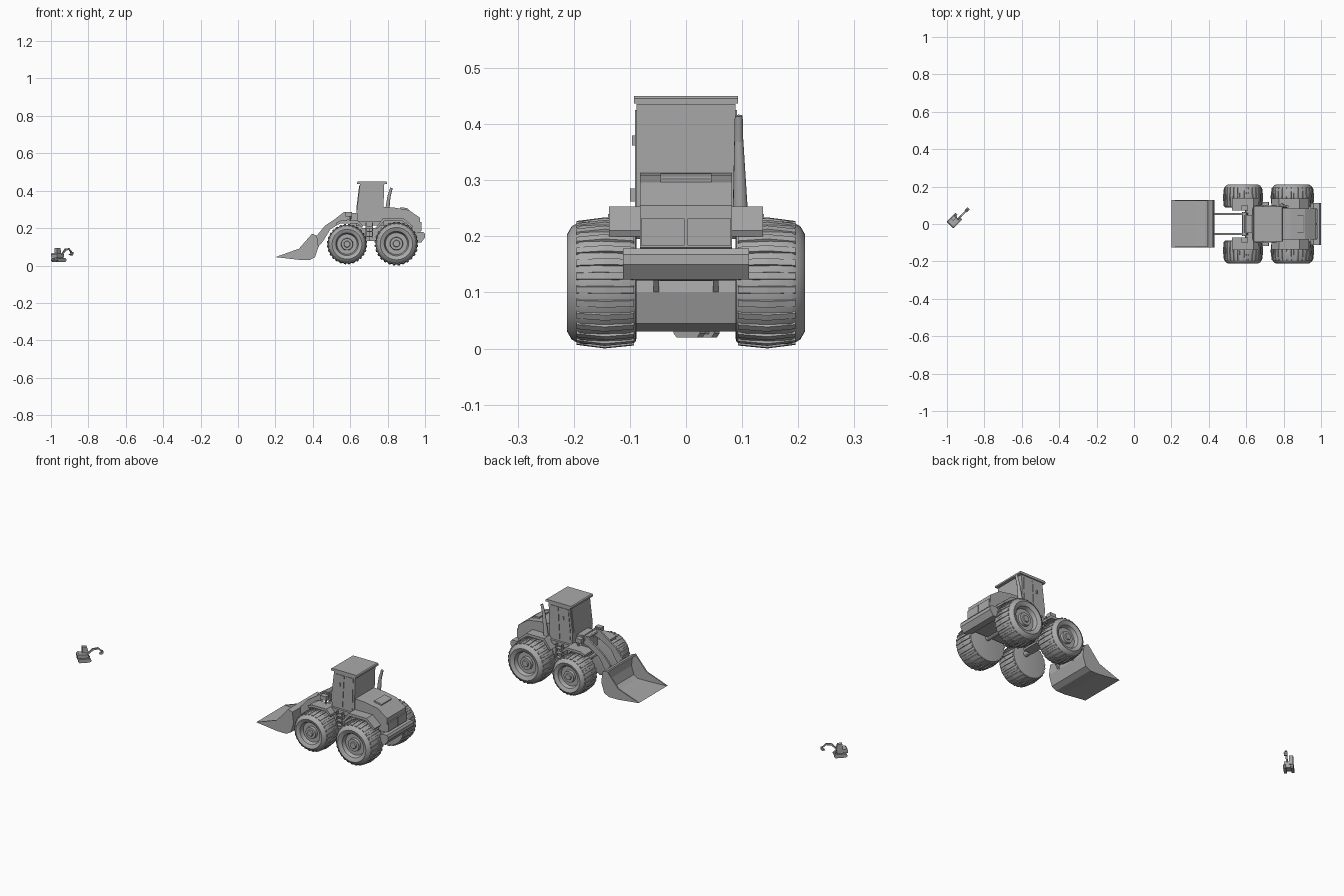
import bpy, bmesh, math
from mathutils import Matrix, Vector

grey = bpy.data.materials.new("machine_grey")
grey.diffuse_color = (0.4, 0.4, 0.4, 1)


def finish(name, bm, smooth=False):
    bmesh.ops.recalc_face_normals(bm, faces=bm.faces)
    me = bpy.data.meshes.new(name)
    bm.to_mesh(me)
    bm.free()
    me.materials.append(grey)
    ob = bpy.data.objects.new(name, me)
    bpy.context.collection.objects.link(ob)
    if smooth:
        bpy.ops.object.select_all(action='DESELECT')
        ob.select_set(True)
        bpy.context.view_layer.objects.active = ob
        bpy.ops.object.shade_smooth_by_angle(angle=math.radians(30))
    return ob


def add_prism(bm, pts, y0, y1):
    """Side profile (x, z) extruded from y0 to y1."""
    a = [bm.verts.new((x, y0, z)) for x, z in pts]
    b = [bm.verts.new((x, y1, z)) for x, z in pts]
    bm.faces.new(a)
    bm.faces.new(b[::-1])
    for i in range(len(pts)):
        j = (i + 1) % len(pts)
        bm.faces.new((a[i], a[j], b[j], b[i]))


def prism(name, pts, y0, y1, both=False):
    bm = bmesh.new()
    add_prism(bm, pts, y0, y1)
    if both:
        add_prism(bm, pts, -y1, -y0)
    return finish(name, bm)


def box(name, x, y, z, both=False):
    return prism(name, [(x[0], z[0]), (x[1], z[0]), (x[1], z[1]), (x[0], z[1])], *y, both)


def rod(name, p, q, r1, r2, n=12):
    p, q = Vector(p), Vector(q)
    bm = bmesh.new()
    m = Matrix.Translation((p + q) / 2) @ (q - p).to_track_quat('Z', 'Y').to_matrix().to_4x4()
    bmesh.ops.create_cone(bm, cap_ends=True, segments=n, radius1=r1, radius2=r2,
                          depth=(q - p).length, matrix=m)
    return finish(name, bm, True)


def wheel(name, cx, cz, R, side):
    # Revolved tyre, dished rim and hub: (radius, distance from centre line)
    prof = [(0, .090), (.83, .088), (.9, .09), (.94, .10), (.96, .15), (.94, .188),
            (.86, .204), (.74, .212), (.62, .207), (.56, .203), (.5, .183),
            (.3, .183), (.28, .197), (.16, .197), (.14, .203), (0, .203)]
    bm = bmesh.new()
    vs = [bm.verts.new((cx + r * R, side * y, cz)) for r, y in prof]
    es = [bm.edges.new((vs[i], vs[i + 1])) for i in range(len(vs) - 1)]
    bmesh.ops.spin(bm, geom=vs + es, cent=(cx, 0, cz), axis=(0, 1, 0),
                   angle=math.tau, steps=32, use_duplicate=False)
    bmesh.ops.remove_doubles(bm, verts=bm.verts, dist=1e-5)
    finish(name, bm, True)
    # Tread lugs, peaked at the tyre centre
    bm = bmesh.new()
    n = 28
    for k in range(n):
        t = math.tau * (k + .5) / n
        rows = []
        for y, top in ((.093, .955), (.145, 1.0), (.195, .945)):
            row = []
            for w, r in ((-.085, .86), (-.05, top), (.05, top), (.085, .86)):
                a = t + w
                row.append(bm.verts.new((cx + R * r * math.sin(a), side * y,
                                         cz - R * r * math.cos(a))))
            rows.append(row)
        for a, b in zip(rows, rows[1:]):
            for i in range(4):
                j = (i + 1) % 4
                bm.faces.new((a[i], a[j], b[j], b[i]))
        bm.faces.new(rows[0])
        bm.faces.new(rows[-1])
    finish(name + "_tread", bm)


# Wheels and axles
for label, cx, cz, R in (("front", .583, .114, .108), ("rear", .847, .117, .117)):
    for tag, s in (("left", 1), ("right", -1)):
        wheel(f"{label}_{tag}_wheel", cx, cz, R, s)
rod("rear_axle", (.847, -.1, .135), (.847, .1, .135), .014, .014)
rod("front_axle", (.607, -.1, .135), (.607, .1, .135), .014, .014)

# Bucket: side plates joined by a thin bent shell
shell = [(.2, .045), (.33, .03), (.385, .03), (.412, .045), (.43, .1), (.422, .16), (.396, .17),
         (.392, .163), (.412, .152), (.418, .1), (.403, .055), (.38, .04), (.33, .04)]
prism("bucket_shell", shell, -.125, .128)
cheek = [(.2, .045), (.33, .03), (.385, .03), (.412, .045), (.43, .1), (.422, .16),
         (.396, .17), (.326, .09)]
prism("bucket_left_side", cheek, .122, .129)
prism("bucket_right_side", cheek, -.126, -.119)

# Lift arms and pivots
arm = [(.425, .165), (.465, .213), (.52, .25), (.565, .285), (.6, .287), (.61, .25),
       (.56, .235), (.495, .195), (.455, .13), (.425, .095)]
prism("lift_arm", arm, .048, .058, True)
rod("arm_pivot", (.59, -.065, .27), (.59, .065, .27), .012, .012)

# Front frame, articulation joint and fenders
prism("front_frame", [(.6, .12), (.655, .12), (.66, .22), (.635, .28), (.6, .28)], -.047, .047)
box("articulation_joint", (.65, .73), (-.04, .04), (.13, .2))
prism("front_fender", [(.525, .228), (.55, .24), (.64, .24), (.665, .215), (.665, .202),
                       (.635, .226), (.55, .226), (.527, .215)], .072, .139, True)
box("front_fender_bracket", (.6, .635), (.045, .08), (.18, .235), True)
box("work_lamp", (.575, .61), (.072, .1), (.262, .285), True)
rod("left_lamp_post", (.6, .086, .235), (.6, .086, .265), .005, .005, 6)
rod("right_lamp_post", (.6, -.086, .235), (.6, -.086, .265), .005, .005, 6)

# Rear chassis, hood, grille, vent and counterweight
box("rear_chassis", (.7, .95), (-.075, .075), (.13, .2))
prism("hood", [(.75, .19), (.95, .175), (.975, .18), (.973, .255), (.915, .296), (.84, .309), (.75, .314)],
      -.082, .082)
box("grille_panel", (.97, .981), (.003, .08), (.184, .232), True)
prism("hood_vent", [(.868, .29), (.912, .28), (.912, .302), (.903, .307), (.868, .312)], -.045, .045)
prism("counterweight", [(.945, .165), (.96, .178), (.992, .178), (1.0, .168), (1.0, .15),
                        (.98, .123), (.945, .123)], -.112, .112)
prism("rear_fender", [(.735, .2), (.775, .253), (.885, .253), (.935, .21), (.93, .2),
                      (.88, .238), (.782, .238), (.745, .195)], .08, .137, True)

# Cab with roof, panes and door handles
cab = [(.64, .235), (.775, .235), (.782, .436), (.652, .436), (.634, .29)]
prism("cab", cab, -.088, .088)
prism("cab_roof", [(.636, .437), (.797, .437), (.797, .446), (.792, .45), (.641, .45), (.636, .446)],
      -.093, .093)
pane = [(.65, .25), (.705, .25), (.715, .425), (.66, .425), (.646, .29)]
prism("side_window", pane, .088, .091, True)
prism("door", [(.712, .25), (.765, .25), (.77, .425), (.722, .425)], .088, .091, True)
prism("windshield", [(.636, .3), (.651, .428), (.648, .428), (.632, .3)], -.078, .078)
box("door_handle", (.686, .692), (.09, .096), (.362, .38), True)
box("cab_platform", (.632, .78), (-.1, .1), (.215, .237))

# Access ladders
box("ladder_rail_front", (.682, .687), (.098, .115), (.15, .23), True)
box("ladder_rail_rear", (.717, .722), (.098, .115), (.15, .23), True)
for i in range(3):
    box(f"ladder_step_{i + 1}", (.682, .722), (.095, .118), (.152 + .026 * i, .158 + .026 * i), True)

# Exhaust stack
rod("exhaust_stack", (.79, .097, .235), (.808, .094, .375), .014, .008)
rod("exhaust_tip", (.808, .094, .37), (.82, .094, .415), .008, .007)

# Small excavator, built facing +x then turned and placed
before = set(bpy.data.objects)
track = [(-.026, .02), (.026, .02), (.033, .027), (.033, .034), (.027, .04),
         (-.027, .04), (-.033, .034), (-.033, .027)]
prism("excavator_track", track, .011, .025, True)
box("excavator_undercarriage", (-.02, .02), (-.012, .012), (.026, .043))
prism("excavator_body", [(-.036, .044), (.02, .044), (.02, .06), (-.03, .066), (-.036, .06)], -.022, .022)
prism("excavator_cab", [(-.008, .058), (.02, .058), (.023, .07), (.015, .095), (-.008, .095)], .003, .022)
prism("excavator_boom", [(.008, .055), (.018, .055), (.045, .08), (.072, .084), (.072, .09),
                         (.042, .09)], -.012, -.003)
prism("excavator_stick", [(.062, .091), (.07, .093), (.093, .072), (.088, .068)], -.011, -.004)
prism("excavator_bucket", [(.086, .072), (.096, .072), (.098, .062), (.09, .054), (.076, .058),
                           (.085, .062)], -.016, .001)
place = Matrix.Translation((-.959, .019, 0)) @ Matrix.Rotation(math.radians(45), 4, 'Z')
for ob in set(bpy.data.objects) - before:
    ob.data.transform(place)
